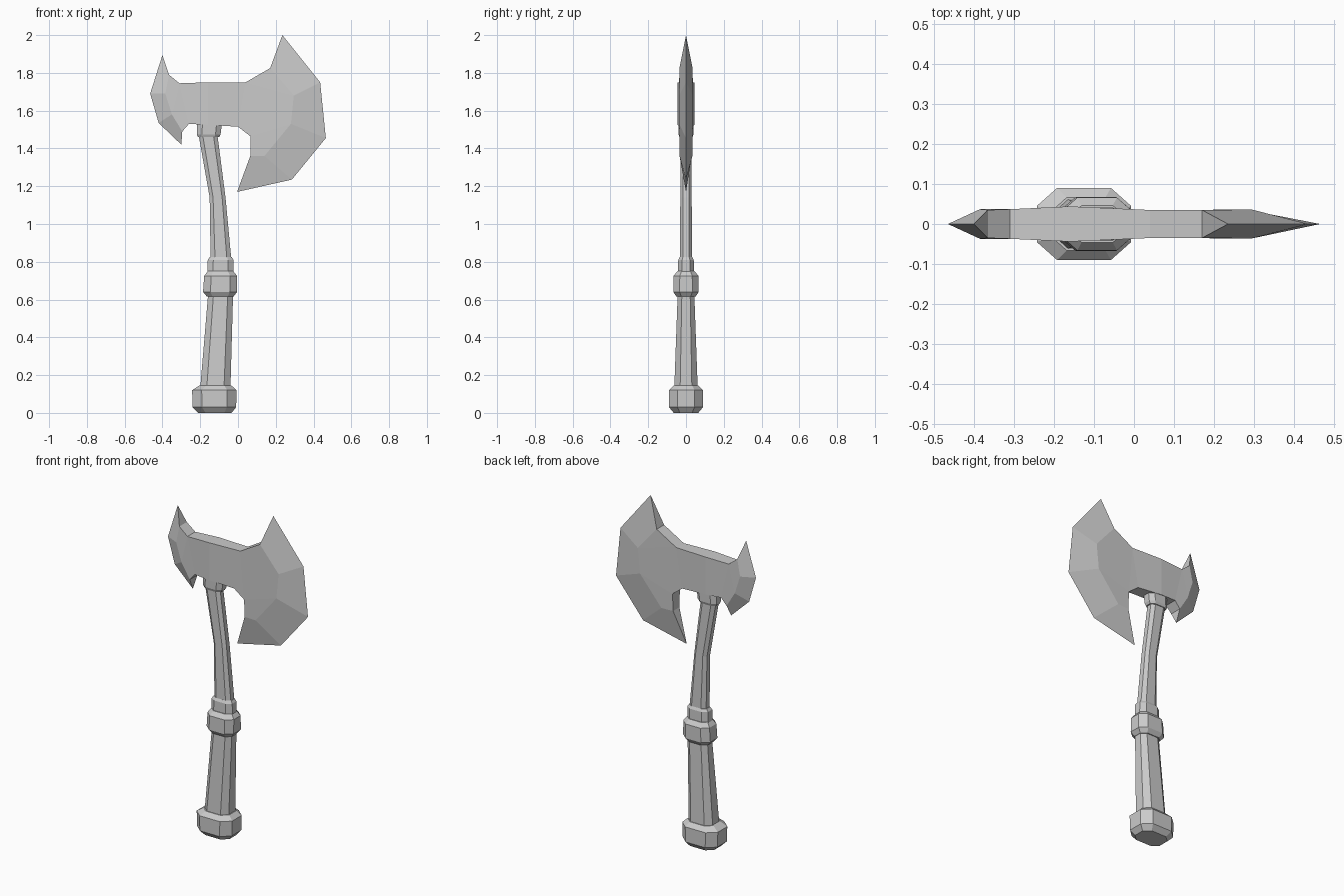
import bpy, bmesh


def finish(bm, name):
    bmesh.ops.recalc_face_normals(bm, faces=bm.faces)
    mesh = bpy.data.meshes.new(name)
    bm.to_mesh(mesh)
    bm.free()
    obj = bpy.data.objects.new(name, mesh)
    bpy.context.collection.objects.link(obj)
    return obj


def loft(name, sections):
    """Flattened octagon lofted through (z, centre x, half x, half y)."""
    octagon = [(1, .5), (.57, 1), (-.57, 1), (-1, .5),
               (-1, -.5), (-.57, -1), (.57, -1), (1, -.5)]
    bm = bmesh.new()
    rings = [[bm.verts.new((cx + u * rx, v * ry, z)) for u, v in octagon]
             for z, cx, rx, ry in sections]
    for a, b in zip(rings, rings[1:]):
        for i in range(8):
            j = (i + 1) % 8
            bm.faces.new((a[i], a[j], b[j], b[i]))
    bm.faces.new(rings[0])
    bm.faces.new(rings[-1])
    return finish(bm, name)


# Handle parts, bottom to top
loft("pommel", [(0, -.122, .088, .065), (.03, -.125, .115, .09),
                (.12, -.125, .118, .09), (.145, -.12, .085, .066)])
loft("grip", [(.13, -.12, .08, .062), (.63, -.092, .066, .044)])
loft("grip_collar", [(.615, -.094, .07, .05), (.64, -.095, .09, .067),
                     (.725, -.092, .087, .066), (.75, -.092, .068, .046)])
loft("upper_collar", [(.74, -.093, .07, .042), (.81, -.092, .068, .041),
                      (.825, -.091, .058, .033)])
loft("shaft", [(.81, -.09, .055, .033), (1.14, -.108, .042, .03),
               (1.48, -.16, .05, .029)])
loft("head_socket", [(1.46, -.156, .056, .034), (1.475, -.155, .063, .04),
                     (1.54, -.15, .066, .041)])

# Axe head: outline as (x, z, half thickness), then the inner bevel ridge
outline = [(-.40, 1.895, 0), (-.365, 1.79, .035), (-.31, 1.745, .037),
           (-.16, 1.75, .044), (.04, 1.75, .035), (.17, 1.825, .035),
           (.235, 2.0, 0), (.435, 1.75, 0), (.465, 1.455, 0),
           (.285, 1.235, 0), (-.005, 1.17, 0), (.065, 1.36, .03),
           (.065, 1.465, .035), (0, 1.515, .036), (-.16, 1.525, .044),
           (-.26, 1.53, .038), (-.295, 1.49, .036), (-.30, 1.42, 0),
           (-.42, 1.535, 0), (-.465, 1.69, 0)]
ridge = [(.295, 1.68, .036), (.28, 1.53, .036), (.14, 1.36, .034),
         (-.385, 1.69, .037), (-.35, 1.58, .037)]
side_faces = [(0, 1, 23, 19), (1, 2, 24, 23), (2, 15, 16, 24), (2, 3, 14, 15),
              (3, 4, 13, 14), (4, 5, 20), (4, 20, 21, 12), (4, 12, 13),
              (21, 22, 11, 12), (5, 6, 7, 20), (20, 7, 8, 21), (21, 8, 9, 22),
              (22, 9, 10, 11), (16, 17, 18, 24), (24, 18, 19, 23)]
bm = bmesh.new()
front = [bm.verts.new((x, -y, z)) for x, z, y in outline + ridge]
back = [bm.verts.new((v.co.x, -v.co.y, v.co.z)) if v.co.y else v for v in front]
for f in side_faces:
    bm.faces.new([front[i] for i in f])
    bm.faces.new([back[i] for i in reversed(f)])
# Rim between the two sides, skipping the sharp cutting edges
n = len(outline)
for i in range(n):
    j = (i + 1) % n
    corners = list(dict.fromkeys((front[i], front[j], back[j], back[i])))
    if len(corners) > 2:
        bm.faces.new(corners)
finish(bm, "axe_head")
